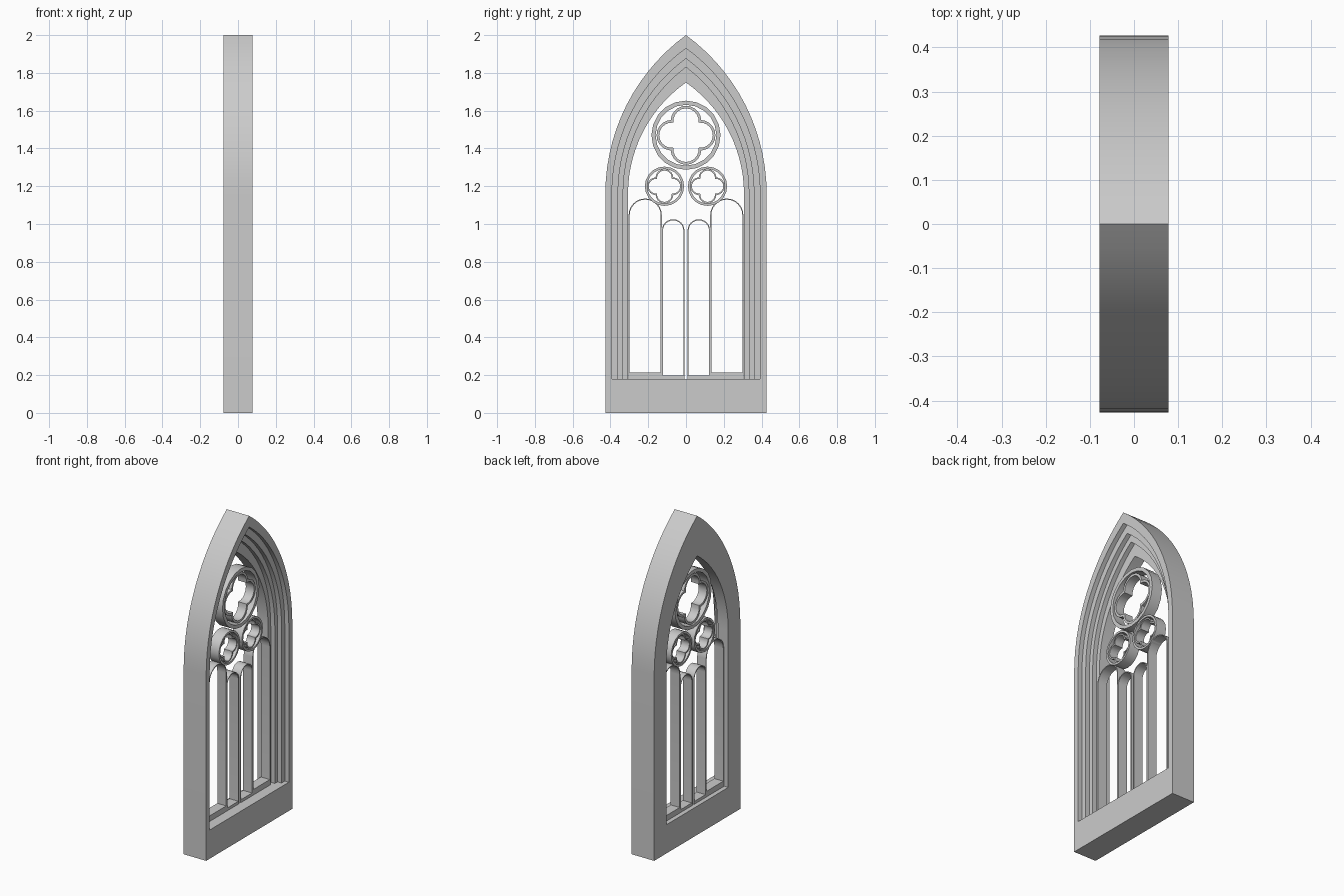
import bpy, bmesh
from math import sin, cos, pi, asin, atan2, sqrt, radians

if "Cube" in bpy.data.objects:
    bpy.data.objects.remove(bpy.data.objects["Cube"])

BASE_TOP = 0.18
SPRING = 1.16
BACK, FRONT = -0.078, 0.078


def skin(name, loops, cyclic):
    """Bridge a closed cross-section of point loops into a solid."""
    bm = bmesh.new()
    rows = [[bm.verts.new(p) for p in lp] for lp in loops]
    n = len(rows[0])
    for i, a in enumerate(rows):
        b = rows[(i + 1) % len(rows)]
        for j in range(n if cyclic else n - 1):
            k = (j + 1) % n
            bm.faces.new((a[j], a[k], b[k], b[j]))
    if not cyclic:
        for e in (0, -1):
            bm.faces.new([r[e] for r in rows])
    bmesh.ops.recalc_face_normals(bm, faces=bm.faces)
    me = bpy.data.meshes.new(name)
    bm.to_mesh(me)
    bm.free()
    ob = bpy.data.objects.new(name, me)
    bpy.context.collection.objects.link(ob)
    bpy.context.view_layer.objects.active = ob
    bpy.ops.object.select_all(action='DESELECT')
    ob.select_set(True)
    bpy.ops.object.shade_smooth_by_angle(angle=radians(25))
    return ob


def box(name, x0, x1, y0, y1, z0, z1):
    quad = [(y0, z0), (y1, z0), (y1, z1), (y0, z1)]
    return skin(name, [[(x, y, z) for x in (x0, x1)] for y, z in quad], False)


def band(name, outer, inner, x0, x1, cyclic):
    sides = [(outer, x0), (outer, x1), (inner, x1), (inner, x0)]
    return skin(name, [[(x, y, z) for y, z in pts] for pts, x in sides], cyclic)


def pointed_arch(half, apex, n=14):
    rise = apex - SPRING
    c = (rise ** 2 - half ** 2) / (2 * half)
    r = half + c
    end = atan2(rise, c)
    arc = [(r * cos(end * i / n) - c, SPRING + r * sin(end * i / n)) for i in range(n + 1)]
    right = [(half, BASE_TOP)] + arc
    return right + [(-y, z) for y, z in reversed(right[:-1])]


def round_arch(y, half, top, n=12):
    arc = [(y + half * cos(pi * i / n), top - half + half * sin(pi * i / n)) for i in range(n + 1)]
    return [(y + half, BASE_TOP)] + arc + [(y - half, BASE_TOP)]


def circle(y, z, r, n=20):
    return [(y + r * cos(2 * pi * i / n), z + r * sin(2 * pi * i / n)) for i in range(n)]


def quatrefoil(y, z, d, r, n=10):
    a = pi / 4 + asin(d / (r * sqrt(2)))
    pts = []
    for k in range(4):
        t = k * pi / 2
        for i in range(n):
            s = t - a + 2 * a * i / n
            pts.append((y + d * cos(t) + r * cos(s), z + d * sin(t) + r * sin(s)))
    return pts


# base block
box("base", BACK, FRONT, -0.427, 0.427, 0, BASE_TOP)

# stepped arch frame, flat at the back
steps = [(0.427, 2.0, FRONT), (0.392, 1.93, 0.05), (0.36, 1.876, 0.022),
         (0.333, 1.83, -0.006), (0.307, 1.749, BACK)]
loops = [[(BACK, y, z) for y, z in pointed_arch(0.427, 2.0)]]
for i, (half, apex, x) in enumerate(steps):
    pts = pointed_arch(half, apex)
    if i:
        loops.append([(steps[i - 1][2], y, z) for y, z in pts])
    loops.append([(x, y, z) for y, z in pts])
skin("arch_frame", loops, False)

# lancets with their sills, mirrored left and right
X0, X1 = -0.05, 0.012
for side, s in (("left", -1), ("right", 1)):
    for kind, y, half, top, wall, sill in (("outer", 0.216, 0.088, 1.135, 0.006, 0.215),
                                           ("inner", 0.068, 0.06, 1.025, 0.006, 0.198)):
        band(f"{side}_{kind}_lancet", round_arch(s * y, half, top),
             round_arch(s * y, half - wall, top - wall), X0, X1, False)
        box(f"{side}_{kind}_sill", X0, X1, s * y - half, s * y + half, BASE_TOP, sill)

# tracery: ring and quatrefoil in each roundel
for name, y, z, r, w, d, lobe, t in (("top", 0, 1.47, 0.183, 0.022, 0.075, 0.081, 0.014),
                                     ("left", -0.114, 1.2, 0.104, 0.013, 0.044, 0.047, 0.008),
                                     ("right", 0.114, 1.2, 0.104, 0.013, 0.044, 0.047, 0.008)):
    band(f"{name}_ring", circle(y, z, r), circle(y, z, r - w), -0.05, 0.02, True)
    band(f"{name}_quatrefoil", quatrefoil(y, z, d, lobe), quatrefoil(y, z, d, lobe - t),
         -0.045, 0.012, True)
